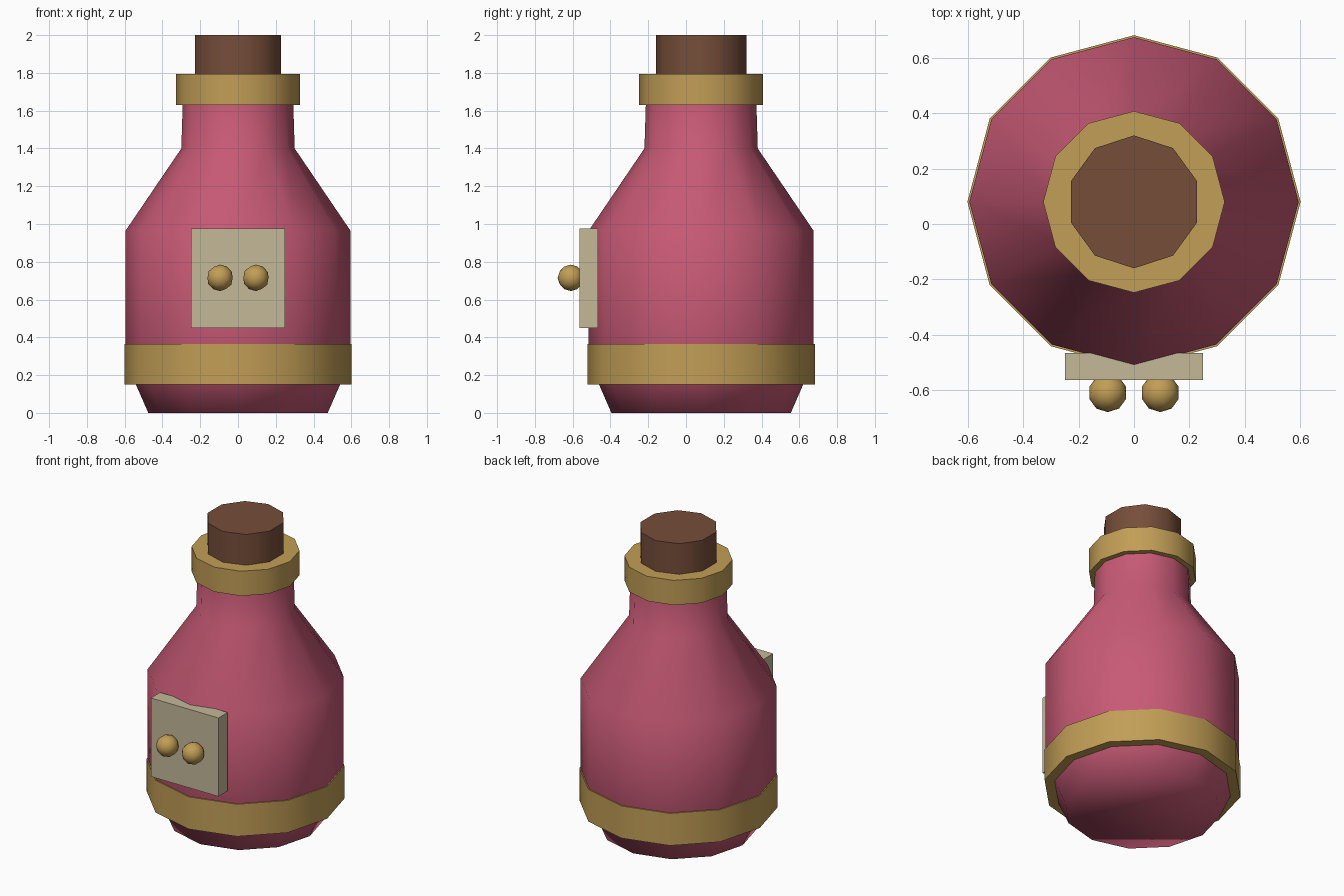
import bpy, bmesh, math

if "Cube" in bpy.data.objects:
    bpy.data.objects.remove(bpy.data.objects["Cube"])

CY = 0.08  # bottle axis


def material(name, rgb):
    m = bpy.data.materials.new(name)
    m.diffuse_color = (*rgb, 1)
    m.use_nodes = True
    m.node_tree.nodes["Principled BSDF"].inputs["Base Color"].default_value = m.diffuse_color
    return m


PINK = material("pink glass", (0.578, 0.102, 0.181))
GOLD = material("gold", (0.539, 0.342, 0.093))
CORK = material("cork brown", (0.181, 0.076, 0.042))
CREAM = material("cream label", (0.552, 0.485, 0.314))


def finish(name, bm, mat, smooth=None):
    """Turn a bmesh into an object; smooth is an angle in degrees."""
    bmesh.ops.recalc_face_normals(bm, faces=bm.faces[:])
    me = bpy.data.meshes.new(name)
    bm.to_mesh(me)
    bm.free()
    me.materials.append(mat)
    ob = bpy.data.objects.new(name, me)
    bpy.context.collection.objects.link(ob)
    if smooth:
        bpy.ops.object.select_all(action='DESELECT')
        ob.select_set(True)
        bpy.context.view_layer.objects.active = ob
        bpy.ops.object.shade_smooth_by_angle(angle=math.radians(smooth))
    return ob


def lathe(name, profile, sides, mat, smooth):
    """Closed solid turned around the bottle axis from (radius, z) points."""
    bm = bmesh.new()
    rings = []
    for r, z in profile:
        angles = [math.pi / 2 + math.tau * i / sides for i in range(sides)]
        rings.append([bm.verts.new((r * math.cos(a), CY + r * math.sin(a), z))
                      for a in angles])
    for lo, hi in zip(rings, rings[1:]):
        for i in range(sides):
            j = (i + 1) % sides
            bm.faces.new((lo[i], lo[j], hi[j], hi[i]))
    bm.faces.new(rings[0][::-1])
    bm.faces.new(rings[-1])
    return finish(name, bm, mat, smooth)


# Bottle body, softly shaded all over
lathe("bottle_body", [(0.475, 0), (0.595, 0.275), (0.595, 0.965),
                      (0.30, 1.40), (0.29, 1.72)], 12, PINK, 80)

# Metal bands and stopper
lathe("lower_band", [(0.602, 0.15), (0.602, 0.365)], 12, GOLD, 45)
lathe("neck_ring", [(0.328, 1.63), (0.328, 1.795)], 12, GOLD, 45)
lathe("cork_stopper", [(0.24, 1.65), (0.24, 2.0)], 10, CORK, 45)

# Label plate
bm = bmesh.new()
bmesh.ops.create_cube(bm, size=1)
bmesh.ops.scale(bm, vec=(0.5, 0.097, 0.525), verts=bm.verts[:])
bmesh.ops.translate(bm, vec=(0, -0.515, 0.7125), verts=bm.verts[:])
finish("label_plate", bm, CREAM)

# Pair of studs on the plate
for side, x in (("left", -0.095), ("right", 0.095)):
    bm = bmesh.new()
    bmesh.ops.create_icosphere(bm, subdivisions=2, radius=0.07)
    bmesh.ops.translate(bm, vec=(x, -0.61, 0.715), verts=bm.verts[:])
    finish(side + "_stud", bm, GOLD, 60)
